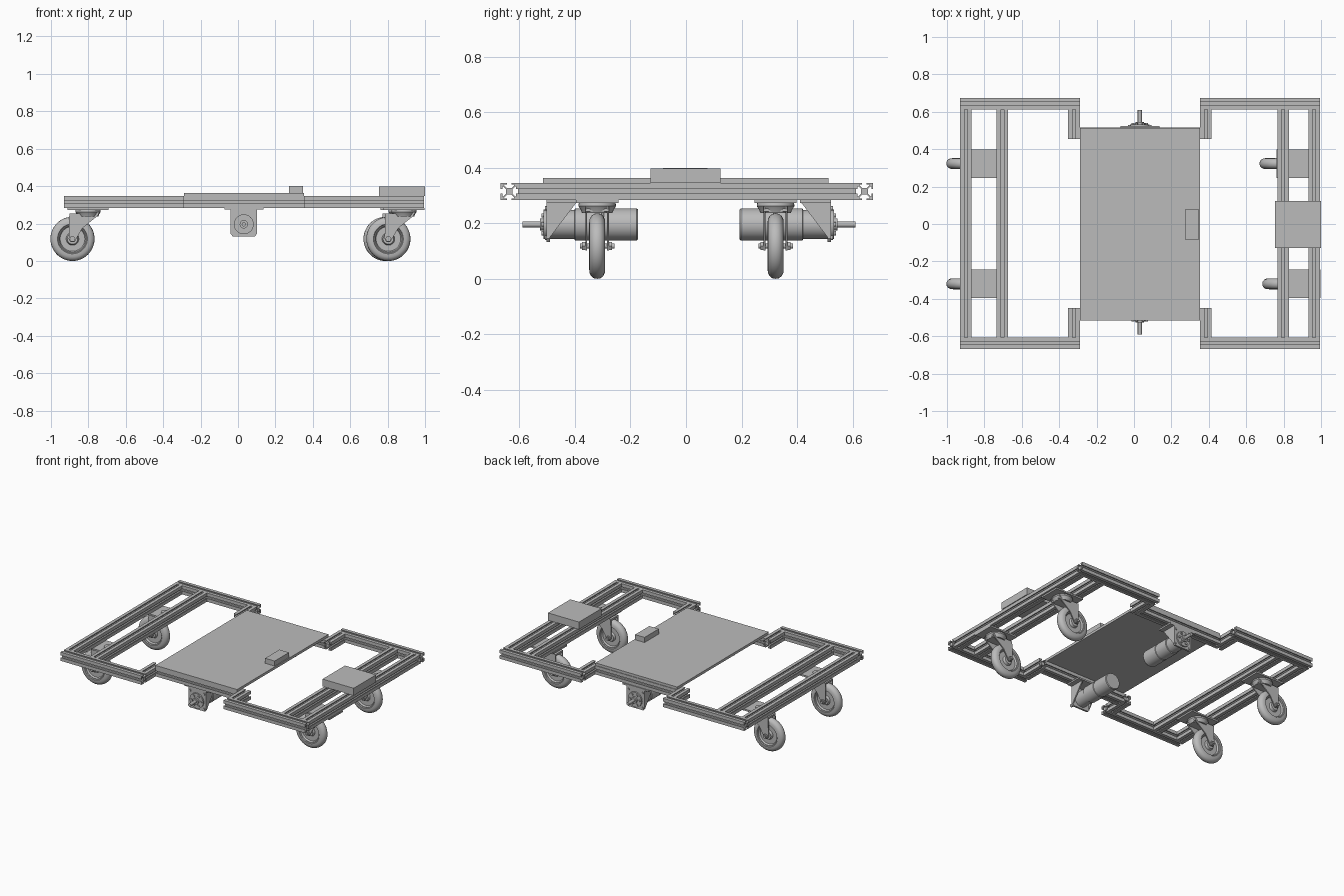
import bpy, bmesh, math
from mathutils import Vector, Matrix

cube = bpy.data.objects.get("Cube")
if cube:
    bpy.data.objects.remove(cube, do_unlink=True)

grey = bpy.data.materials.new("plain grey")
grey.use_nodes = True
COLOUR = (0.5, 0.5, 0.5, 1)
grey.diffuse_color = COLOUR
grey.node_tree.nodes["Principled BSDF"].inputs["Base Color"].default_value = COLOUR
parts = []


def finish(name, bm):
    bmesh.ops.recalc_face_normals(bm, faces=bm.faces)
    mesh = bpy.data.meshes.new(name)
    bm.to_mesh(mesh)
    bm.free()
    mesh.materials.append(grey)
    ob = bpy.data.objects.new(name, mesh)
    bpy.context.collection.objects.link(ob)
    parts.append(ob)
    return ob


def box(name, x, y, z):
    bm = bmesh.new()
    size = Matrix.Diagonal((x[1] - x[0], y[1] - y[0], z[1] - z[0], 1))
    mid = Matrix.Translation((sum(x) / 2, sum(y) / 2, sum(z) / 2))
    bmesh.ops.create_cube(bm, size=1, matrix=mid @ size)
    return finish(name, bm)


def prism(name, pts, axis, a, b):
    """Extrude a 2D outline along x or y from a to b."""
    def place(u, v, t):
        return (t, u, v) if axis == "x" else (u, t, v)
    bm = bmesh.new()
    face = bm.faces.new([bm.verts.new(place(u, v, a)) for u, v in pts])
    out = bmesh.ops.extrude_face_region(bm, geom=[face])
    moved = [g for g in out["geom"] if isinstance(g, bmesh.types.BMVert)]
    bmesh.ops.translate(bm, verts=moved, vec=Vector(place(0, 0, b - a)))
    return finish(name, bm)


def lathe(name, profile, axis, centre, steps=32):
    """Spin (radius, distance along axis) points about y or z."""
    bm = bmesh.new()
    c = Vector(centre)
    side = Vector((1, 0, 0))
    along = Vector((0, 1, 0)) if axis == "y" else Vector((0, 0, 1))
    vs = [bm.verts.new(c + side * r + along * h) for r, h in profile]
    es = [bm.edges.new(p) for p in zip(vs, vs[1:])]
    bmesh.ops.spin(bm, geom=vs + es, cent=c, axis=along,
                   angle=math.tau, steps=steps)
    bmesh.ops.remove_doubles(bm, verts=bm.verts, dist=0.0001)
    return finish(name, bm)


def cylinder(name, r, a, b, axis, centre, steps=32):
    return lathe(name, [(0, a), (r, a), (r, b), (0, b)], axis, centre, steps)


# Slotted aluminium extrusion, one side repeated four times
HALF = 0.031
RAIL_Z = 0.315
side = [(HALF, -HALF), (HALF, -0.008), (0.025, -0.008), (0.025, -0.018),
        (0.0215, -0.018), (0.012, -0.0085)]
side += [(u, -v) for u, v in reversed(side[1:])]
slots = []
for k in range(4):
    for u, v in side:
        for _ in range(k):
            u, v = -v, u
        slots.append((u, v))


def rail(name, axis, across, a, b):
    prism(name, [(across + u, RAIL_Z + v) for u, v in slots], axis, a, b)


# Frame rails
for end, x0, x1 in (("right", -0.93, -0.29), ("left", 0.353, 0.995)):
    for place, y in (("front", -0.637), ("back", 0.643)):
        rail(f"{place}_{end}_side_rail", "x", y, x0, x1)
for name, x in (("right_outer", -0.899), ("right_inner", -0.704),
                ("left_inner", 0.797), ("left_outer", 0.963)):
    rail(name + "_cross_rail", "y", x, -0.606, 0.612)
for end, x in (("right", -0.321), ("left", 0.384)):
    rail(f"back_{end}_stub_rail", "y", x, 0.455, 0.612)
    rail(f"front_{end}_stub_rail", "y", x, -0.606, -0.449)
for place, y in (("front", -0.48), ("back", 0.486)):
    rail(place + "_centre_rail", "x", y, -0.29, 0.353)

# Deck and boxes
box("deck_plate", (-0.29, 0.353), (-0.515, 0.513), (0.346, 0.364))
box("small_box", (0.272, 0.347), (-0.083, 0.077), (0.364, 0.4))
box("large_box", (0.755, 1.0), (-0.128, 0.124), (0.346, 0.398))

# Casters: wheel trails to -x of the swivel
WHEEL_Z = 0.118
half_wheel = [(0.118, 0), (0.116, 0.012), (0.108, 0.022), (0.096, 0.028),
              (0.08, 0.029), (0.076, 0.024), (0.072, 0.024), (0.066, 0.012),
              (0.034, 0.012), (0.028, 0.028), (0, 0.028)]
wheel = [(r, -h) for r, h in reversed(half_wheel)] + half_wheel[1:]
TRAIL = -0.083


def caster(name, x, y):
    wx = x + TRAIL
    box(name + "_mount_plate", (x - 0.11, x + 0.11), (y - 0.076, y + 0.076), (0.273, 0.284))
    cylinder(name + "_king_bolt", 0.024, 0.284, 0.29, "z", (x, y, 0), 24)
    lathe(name + "_swivel", [(0, 0.274), (0.066, 0.274), (0.068, 0.262), (0.06, 0.25),
                             (0.055, 0.238), (0, 0.238)], "z", (x, y, 0))
    lathe(name + "_wheel", wheel, "y", (wx, y, WHEEL_Z), 48)
    leg = [(x - 0.1, 0.25), (x + 0.062, 0.262), (x + 0.05, 0.24), (x - 0.03, 0.175),
           (wx + 0.02, WHEEL_Z), (wx + 0.012, WHEEL_Z - 0.016),
           (wx - 0.012, WHEEL_Z - 0.016), (wx - 0.02, WHEEL_Z)]
    for tag, s in (("back", 1), ("front", -1)):
        prism(f"{name}_{tag}_fork_leg", leg, "y", y + s * 0.036, y + s * 0.043)
        cylinder(f"{name}_{tag}_axle_nut", 0.016, s * 0.043, s * 0.054, "y",
                 (wx, y, WHEEL_Z), 6)
    box(name + "_fork_crown", (x - 0.1, x + 0.055), (y - 0.043, y + 0.043), (0.242, 0.254))
    cylinder(name + "_axle", 0.009, -0.062, 0.062, "y", (wx, y, WHEEL_Z), 16)


for name, x, y in (("front_right", -0.802, -0.32), ("back_right", -0.802, 0.323),
                   ("front_left", 0.887, -0.32), ("back_left", 0.872, 0.323)):
    caster(name + "_caster", x, y)

# Gear motors on angle brackets, mirrored front to back
MX, MZ = 0.031, 0.196
for name, s in (("front_motor", -1), ("back_motor", 1)):
    def at(d):
        return s * d + 0.01

    def span(a, b):
        return tuple(sorted((at(a), at(b))))

    hub = (MX, 0.01, MZ)
    lathe(name + "_body", [(0, s * 0.183), (0.054, s * 0.183), (0.058, s * 0.188),
                           (0.058, s * 0.305), (0.055, s * 0.307), (0.055, s * 0.312),
                           (0.058, s * 0.314), (0.058, s * 0.41), (0.052, s * 0.412),
                           (0.052, s * 0.502), (0, s * 0.502)], "y", hub)
    bevelled = [(MX - 0.07, 0.275), (MX + 0.07, 0.275), (MX + 0.07, 0.145),
                (MX + 0.06, 0.132), (MX - 0.06, 0.132), (MX - 0.07, 0.145)]
    prism(name + "_bracket_face", bevelled, "y", at(0.5), at(0.513))
    box(name + "_bracket_flange", (MX - 0.104, MX + 0.104), span(0.4, 0.513), (0.274, 0.285))
    gusset = [(at(0.5), 0.275), (at(0.405), 0.275), (at(0.5), 0.15)]
    for tag, gx in (("right", MX - 0.07), ("left", MX + 0.062)):
        prism(f"{name}_{tag}_gusset", gusset, "x", gx, gx + 0.008)
    cylinder(name + "_pilot", 0.053, s * 0.513, s * 0.523, "y", hub)
    cylinder(name + "_collar", 0.022, s * 0.523, s * 0.536, "y", hub, 24)
    cylinder(name + "_shaft", 0.011, s * 0.536, s * 0.6, "y", hub, 20)
    for k in range(6):
        a = math.tau * k / 6
        spot = (MX + 0.037 * math.cos(a), 0.01, MZ + 0.037 * math.sin(a))
        cylinder(f"{name}_bolt_{k + 1}", 0.008, s * 0.523, s * 0.53, "y", spot, 12)
    for k, (dx, dz) in enumerate(((-1, -1), (-1, 1), (1, -1), (1, 1))):
        spot = (MX + dx * 0.055, 0.01, MZ + 0.005 + dz * 0.053)
        cylinder(f"{name}_corner_bolt_{k + 1}", 0.008, s * 0.513, s * 0.519, "y", spot, 12)

# Smooth round parts, keep edges sharp
bpy.ops.object.select_all(action="DESELECT")
for ob in parts:
    ob.select_set(True)
bpy.context.view_layer.objects.active = parts[0]
bpy.ops.object.shade_smooth_by_angle(angle=math.radians(35))
